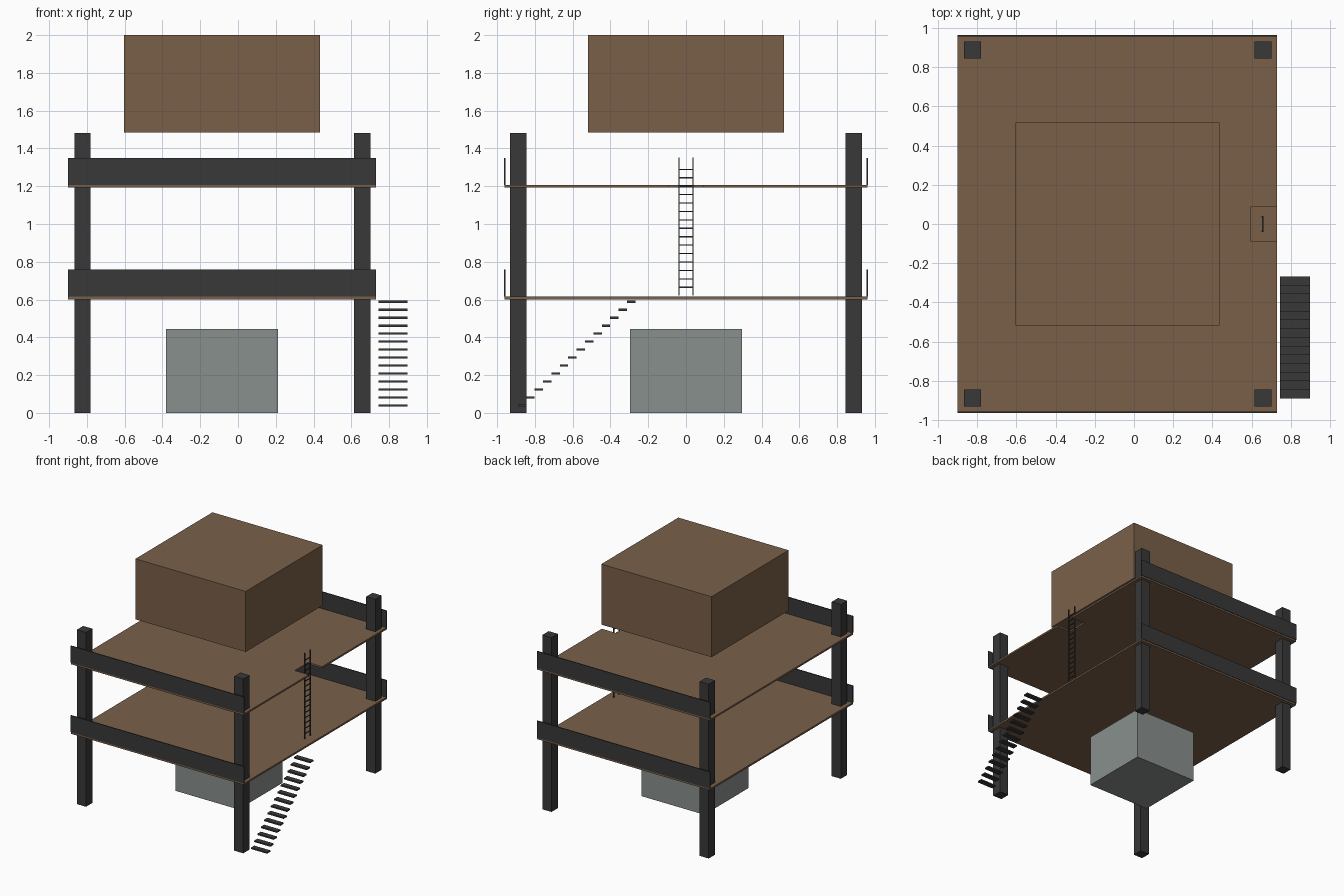
import bpy, bmesh

if "Cube" in bpy.data.objects:
    bpy.data.objects.remove(bpy.data.objects["Cube"])


def material(name, rgb):
    m = bpy.data.materials.new(name)
    m.diffuse_color = (*rgb, 1)
    m.use_nodes = True
    m.node_tree.nodes["Principled BSDF"].inputs["Base Color"].default_value = m.diffuse_color
    return m


WOOD = material("brown_wood", (0.195, 0.118, 0.068))
DARK = material("dark_metal", (0.04, 0.04, 0.04))
STONE = material("pale_grey", (0.25, 0.28, 0.27))


def prism(name, outline, z0, z1, mat):
    """Extrude a flat outline from z0 up to z1."""
    bm = bmesh.new()
    face = bm.faces.new([bm.verts.new((x, y, z0)) for x, y in outline])
    top = bmesh.ops.extrude_face_region(bm, geom=[face])["geom"]
    bmesh.ops.translate(bm, vec=(0, 0, z1 - z0),
                        verts=[v for v in top if isinstance(v, bmesh.types.BMVert)])
    bmesh.ops.recalc_face_normals(bm, faces=bm.faces)
    mesh = bpy.data.meshes.new(name)
    bm.to_mesh(mesh)
    bm.free()
    mesh.materials.append(mat)
    obj = bpy.data.objects.new(name, mesh)
    bpy.context.collection.objects.link(obj)
    return obj


def box(name, x0, x1, y0, y1, z0, z1, mat):
    return prism(name, [(x0, y0), (x1, y0), (x1, y1), (x0, y1)], z0, z1, mat)


# Decks: the upper one has a notch for the ladder
X0, X1, Y = -0.9, 0.73, 0.96
LOW, HIGH, THICK = 0.60, 1.192, 0.015
box("lower_deck", X0, X1, -Y, Y, LOW, LOW + THICK, WOOD)
notch = [(X0, -Y), (X1, -Y), (X1, -0.09), (0.597, -0.09),
         (0.597, 0.09), (X1, 0.09), (X1, Y), (X0, Y)]
prism("upper_deck", notch, HIGH, HIGH + THICK, WOOD)

# Solid railing panels at the front and back of each deck
for level, z in (("lower", LOW), ("upper", HIGH)):
    for side, y in (("front", -Y), ("back", Y)):
        box(f"{level}_{side}_railing", X0, X1, y - 0.004, y + 0.004,
            z + THICK, z + 0.158, DARK)

# Corner posts
for xs, x in (("left", -0.823), ("right", 0.658)):
    for ys, y in (("front", -0.888), ("back", 0.888)):
        box(f"{ys}_{xs}_post", x - 0.043, x + 0.043, y - 0.043, y + 0.043,
            0, 1.483, DARK)

# Top cabin and ground level block
box("top_cabin", -0.603, 0.435, -0.518, 0.518, 1.485, 2.0, WOOD)
box("ground_block", -0.38, 0.212, -0.296, 0.296, 0, 0.445, STONE)

# Ladder between the decks
for side, y in (("front", -0.037), ("back", 0.037)):
    box(f"ladder_{side}_rail", 0.651, 0.661, y - 0.0035, y + 0.0035, 0.622, 1.352, DARK)
for i in range(15):
    z = 0.665 + i * 0.0446
    box(f"ladder_rung_{i + 1}", 0.653, 0.659, -0.037, 0.037, z - 0.003, z + 0.003, DARK)

# Open stair treads rising towards the lower deck
for i in range(14):
    y, z = -0.89 + i * 0.0444, 0.039 + i * 0.0423
    box(f"stair_tread_{i + 1}", 0.745, 0.897, y, y + 0.0445, z - 0.006, z + 0.006, DARK)
